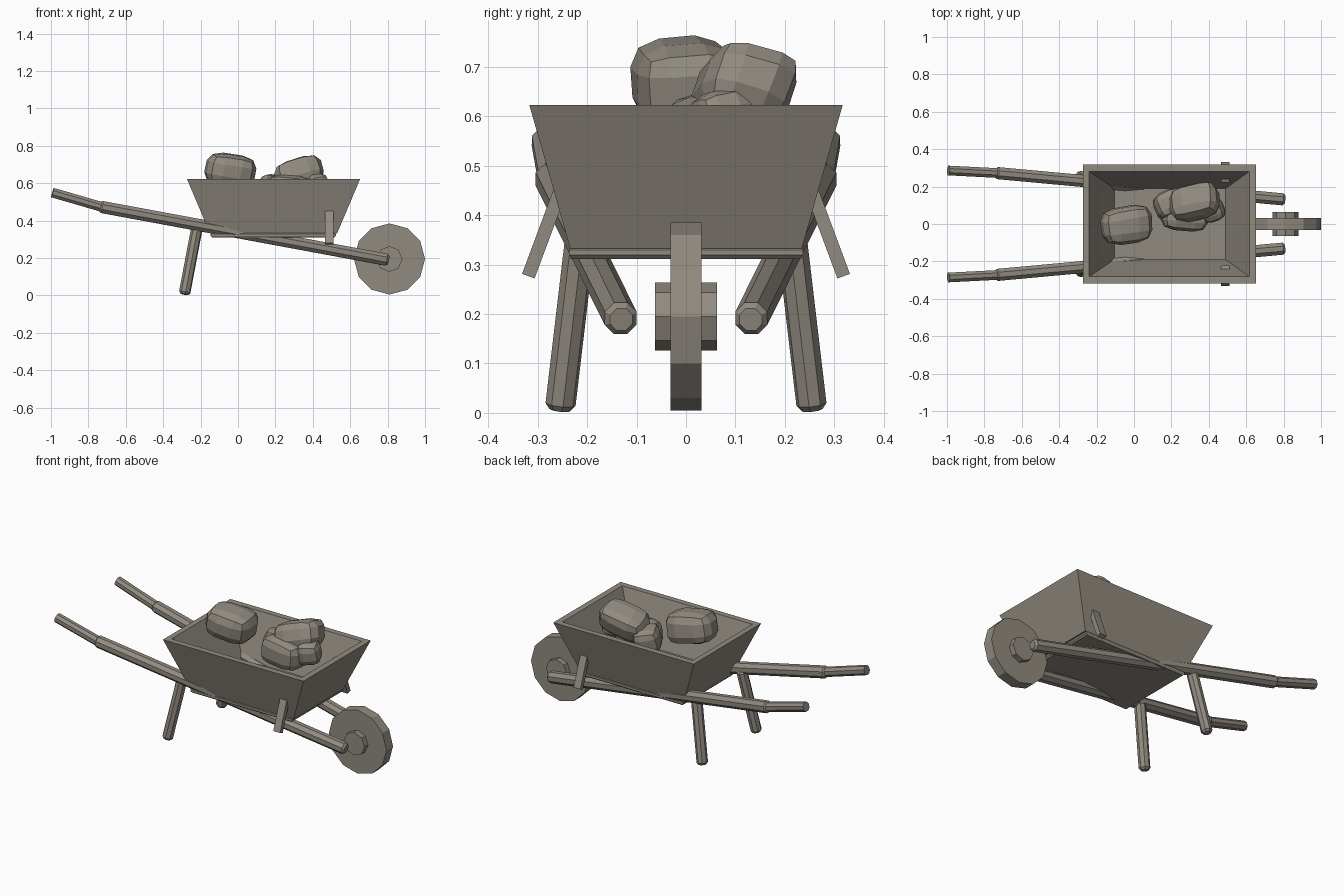
import bpy, bmesh, math, random
from mathutils import Vector, Euler, Matrix

if "Cube" in bpy.data.objects:
    bpy.data.objects.remove(bpy.data.objects["Cube"])

random.seed(4)
mat = bpy.data.materials.new("weathered grey brown")
mat.diffuse_color = (0.285, 0.258, 0.217, 1)
mat.use_nodes = True
mat.node_tree.nodes["Principled BSDF"].inputs["Base Color"].default_value = mat.diffuse_color


def finish(name, bm):
    bmesh.ops.recalc_face_normals(bm, faces=bm.faces)
    me = bpy.data.meshes.new(name)
    bm.to_mesh(me)
    bm.free()
    me.materials.append(mat)
    ob = bpy.data.objects.new(name, me)
    bpy.context.collection.objects.link(ob)
    return ob


def skin(bm, loops):
    """Joins rings of points into a closed body."""
    rings = [[bm.verts.new(p) for p in ring] for ring in loops]
    n = len(rings[0])
    for lo, hi in zip(rings, rings[1:]):
        for i in range(n):
            j = (i + 1) % n
            bm.faces.new((lo[i], lo[j], hi[j], hi[i]))
    bm.faces.new(rings[0])
    bm.faces.new(rings[-1])


def rod(name, a, b, r, bevel=0.0, sides=8):
    """Flat-sided pole from a to b, with chamfered ends if bevel is set."""
    a, b = Vector(a), Vector(b)
    length = (b - a).length
    d = (b - a).normalized()
    side = d.cross(Vector((0, 0, 1))).normalized()
    up = side.cross(d)
    stations = [(0, 1), (length, 1)]
    if bevel:
        stations = [(0, 0.7), (bevel, 1), (length - bevel, 1), (length, 0.7)]
    angles = [2 * math.pi * (i + 0.5) / sides for i in range(sides)]
    bm = bmesh.new()
    skin(bm, [[a + d * t + (side * math.cos(w) + up * math.sin(w)) * r * k for w in angles]
              for t, k in stations])
    return finish(name, bm)


def rect_stack(name, levels):
    """Body from rectangles given as (x0, x1, half y, z)."""
    bm = bmesh.new()
    skin(bm, [((x0, -y, z), (x1, -y, z), (x1, y, z), (x0, y, z)) for x0, x1, y, z in levels])
    return finish(name, bm)


def disc(name, r, half, sides, cx, cz):
    """Wheel part lying across the y axis."""
    bm = bmesh.new()
    m = Matrix.Translation((cx, 0, cz)) @ Matrix.Rotation(math.pi / 2, 4, 'X')
    bmesh.ops.create_cone(bm, cap_ends=True, segments=sides, radius1=r, radius2=r, depth=2 * half, matrix=m)
    return finish(name, bm)


def box(name, c, size, rot):
    bm = bmesh.new()
    bmesh.ops.create_cube(bm, size=1, matrix=Matrix.LocRotScale(Vector(c), Euler(rot), Vector(size)))
    return finish(name, bm)


def rock(name, c, half, rot):
    """Chunky stone: a rounded, slightly uneven block."""
    bm = bmesh.new()
    bmesh.ops.create_cube(bm, size=2)
    for v in bm.verts:
        v.co *= random.uniform(0.92, 1.08)
    bmesh.ops.bevel(bm, geom=bm.edges[:], offset=0.6, segments=2, profile=0.5, affect='EDGES')
    bm.transform(Matrix.LocRotScale(Vector(c), Euler([math.radians(a) for a in rot]), Vector(half)))
    return finish(name, bm)


# tray from outside bottom, over the rim, to the inner floor; base board under it
rect_stack("tray", ((-0.15, 0.53, 0.234, 0.332), (-0.273, 0.653, 0.317, 0.623), (-0.24, 0.617, 0.282, 0.623),
                    (-0.105, 0.49, 0.19, 0.36)))
rect_stack("tray_base", ((-0.14, 0.515, 0.232, 0.311), (-0.147, 0.523, 0.237, 0.319),
                         (-0.147, 0.523, 0.237, 0.329), (-0.14, 0.515, 0.232, 0.336)))

# wheel and hub
disc("wheel", 0.19, 0.031, 12, 0.81, 0.195)
disc("wheel_hub", 0.069, 0.063, 8, 0.81, 0.195)

# poles, grips, legs and side braces, one of each per side
for s, tag in ((-1, "front"), (1, "back")):
    rod(tag + "_handle", (-0.74, s * 0.273, 0.475), (0.805, s * 0.131, 0.189), 0.035, 0.012)
    rod(tag + "_grip", (-0.72, s * 0.272, 0.471), (-0.992, s * 0.286, 0.550), 0.028)
    rod(tag + "_leg", (-0.287, s * 0.255, 0.006), (-0.218, s * 0.212, 0.37), 0.031, 0.012)
    box(tag + "_brace", (0.487, s * 0.277, 0.389), (0.045, 0.027, 0.24), (s * math.atan2(0.083, 0.223), 0, 0))

# load of stones
rock("stone_large", (-0.043, -0.01, 0.667), (0.135, 0.10, 0.09), (4, 10, 8))
rock("stone_tilted", (0.325, 0.115, 0.65), (0.135, 0.092, 0.08), (-20, -16, 12))
rock("stone_lower", (0.275, 0.05, 0.56), (0.12, 0.085, 0.08), (0, 5, -6))
rock("stone_small", (0.42, 0.075, 0.59), (0.062, 0.062, 0.065), (10, -8, 20))
rock("stone_end", (0.18, 0.105, 0.57), (0.068, 0.068, 0.07), (-8, 12, 25))
